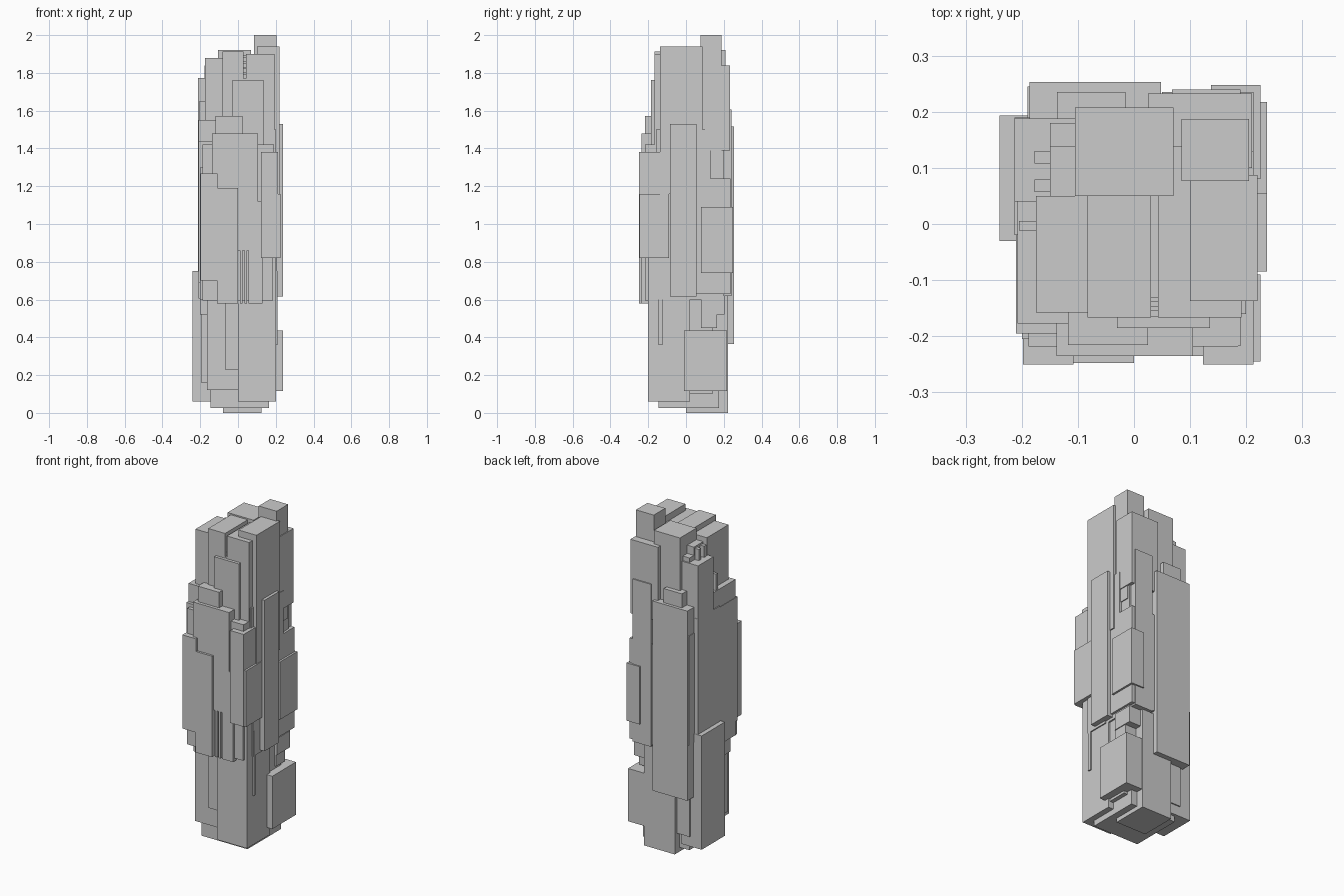
import bpy


def block(name, x0, x1, y0, y1, z0, z1):
    """Axis-aligned block given by its extents."""
    x, y, z = (x0 + x1) / 2, (y0 + y1) / 2, (z0 + z1) / 2
    bpy.ops.mesh.primitive_cube_add(size=1, location=(x, y, z))
    o = bpy.context.object
    o.name = name
    o.scale = (x1 - x0, y1 - y0, z1 - z0)
    bpy.ops.object.transform_apply(location=False, rotation=False, scale=True)


# Foot and lower shaft
block("foot_pad", -0.08, 0.125, 0.0, 0.222, 0.0, 0.62)
block("foot_plate", -0.145, 0.165, -0.145, 0.175, 0.025, 0.3)
block("lower_shaft_right", 0.0, 0.2, -0.2, 0.02, 0.06, 0.9)
block("lower_shaft_middle", -0.07, 0.02, -0.187, 0.1, 0.23, 0.8)
block("lower_shaft_left", -0.165, 0.02, -0.175, 0.2, 0.12, 0.8)
block("lower_shaft_back", -0.1, 0.19, 0.0, 0.14, 0.1, 0.9)
block("lower_left_slab", -0.195, -0.1, -0.12, 0.1, 0.16, 0.75)
block("lower_left_strip", -0.202, -0.1, -0.14, -0.06, 0.52, 0.75)
block("lower_left_panel", -0.24, -0.1, -0.03, 0.193, 0.06, 0.75)
block("lower_right_panel", 0.05, 0.237, -0.01, 0.217, 0.115, 0.435)
block("lower_right_fin", 0.15, 0.208, -0.145, -0.125, 0.36, 0.75)
block("back_step_low", 0.1, 0.2, 0.08, 0.165, 0.45, 0.6)
block("back_step_high", 0.1, 0.205, 0.08, 0.205, 0.52, 0.62)

# Central core
block("middle_core", -0.17, 0.2, -0.16, 0.2, 0.6, 1.5)
block("upper_core", -0.15, 0.03, -0.15, 0.138, 1.4, 1.85)
block("slot_floor", 0.025, 0.05, -0.165, 0.2, 1.4, 1.77)

# Crown
block("crown_peak", 0.085, 0.205, 0.077, 0.187, 1.31, 2.0)
block("crown_right", 0.1, 0.22, -0.137, 0.087, 1.16, 1.94)
block("crown_center_right", 0.043, 0.192, -0.167, 0.138, 1.2, 1.9)
block("crown_back", -0.105, 0.07, 0.05, 0.208, 1.4, 1.92)
block("crown_center_left", -0.083, 0.03, -0.167, 0.138, 1.4, 1.912)
block("crown_left", -0.175, -0.08, -0.158, 0.05, 1.4, 1.88)
block("crown_left_back", -0.15, -0.08, 0.03, 0.18, 1.4, 1.8)
for i in range(4):
    z = 1.79 + 0.03 * i
    block("slot_rung", 0.025, 0.05, -0.155 + 0.008 * i, -0.13, z, z + 0.012)
for y in (0.057, 0.108):
    block("crown_left_nub", -0.177, -0.14, y, y + 0.022, 1.77, 1.84)

# Front layers
block("front_upper_panel", -0.03, 0.135, -0.185, 0.0, 1.2, 1.762)
block("front_wide_backing", -0.208, 0.12, -0.177, 0.05, 0.605, 1.55)
block("front_raised_panel", -0.118, 0.025, -0.216, 0.0, 1.2, 1.572)
block("front_wide_panel", -0.188, 0.185, -0.218, 0.0, 0.595, 1.42)
block("front_main_panel", -0.138, 0.105, -0.235, 0.0, 0.86, 1.478)
block("front_main_side", 0.056, 0.13, -0.235, 0.0, 0.578, 1.12)
for x in (0.011, 0.034):
    block("front_slat", x, x + 0.014, -0.235, -0.1, 0.578, 0.87)
block("front_left_plate", -0.198, -0.108, -0.25, -0.1, 0.7, 1.268)
block("front_inner_plate", -0.112, 0.0, -0.248, -0.1, 0.578, 1.19)
block("front_right_plate", 0.123, 0.213, -0.25, -0.1, 0.82, 1.38)
block("front_right_cap", 0.12, 0.19, -0.217, -0.1, 1.3, 1.42)

# Right side layers
block("right_corner_plate", 0.13, 0.225, -0.245, -0.09, 0.82, 1.16)
block("right_tall_plate", 0.1, 0.237, -0.085, 0.055, 0.615, 1.53)
block("right_rear_plate", 0.137, 0.225, 0.08, 0.248, 0.74, 1.09)
block("right_rear_backing", 0.05, 0.213, 0.02, 0.235, 0.63, 1.24)
block("right_mid_plate", 0.1, 0.213, 0.0, 0.13, 0.7, 1.5)
block("right_skirt", 0.1, 0.207, -0.15, 0.0, 0.6, 1.2)

# Back layers
block("back_upper_panel", 0.025, 0.21, 0.1, 0.233, 1.39, 1.838)
block("back_tall_panel", 0.068, 0.19, 0.1, 0.24, 0.62, 1.605)
block("back_main_panel", -0.186, 0.048, 0.0, 0.253, 0.365, 1.515)
block("back_raised_panel", -0.137, -0.015, 0.1, 0.235, 1.4, 1.6)
block("back_corner_strip", -0.19, -0.1, 0.05, 0.245, 0.7, 1.36)

# Left side layers
block("left_upper_panel", -0.213, -0.1, 0.04, 0.188, 1.07, 1.772)
block("left_mid_panel", -0.213, -0.1, -0.02, 0.19, 0.7, 1.45)
block("left_front_panel", -0.21, -0.1, -0.195, 0.01, 0.69, 1.44)
block("left_low_strip", -0.2, -0.1, -0.205, -0.1, 0.6, 1.3)
block("left_shoulder", -0.205, -0.1, -0.012, 0.005, 1.4, 1.65)
